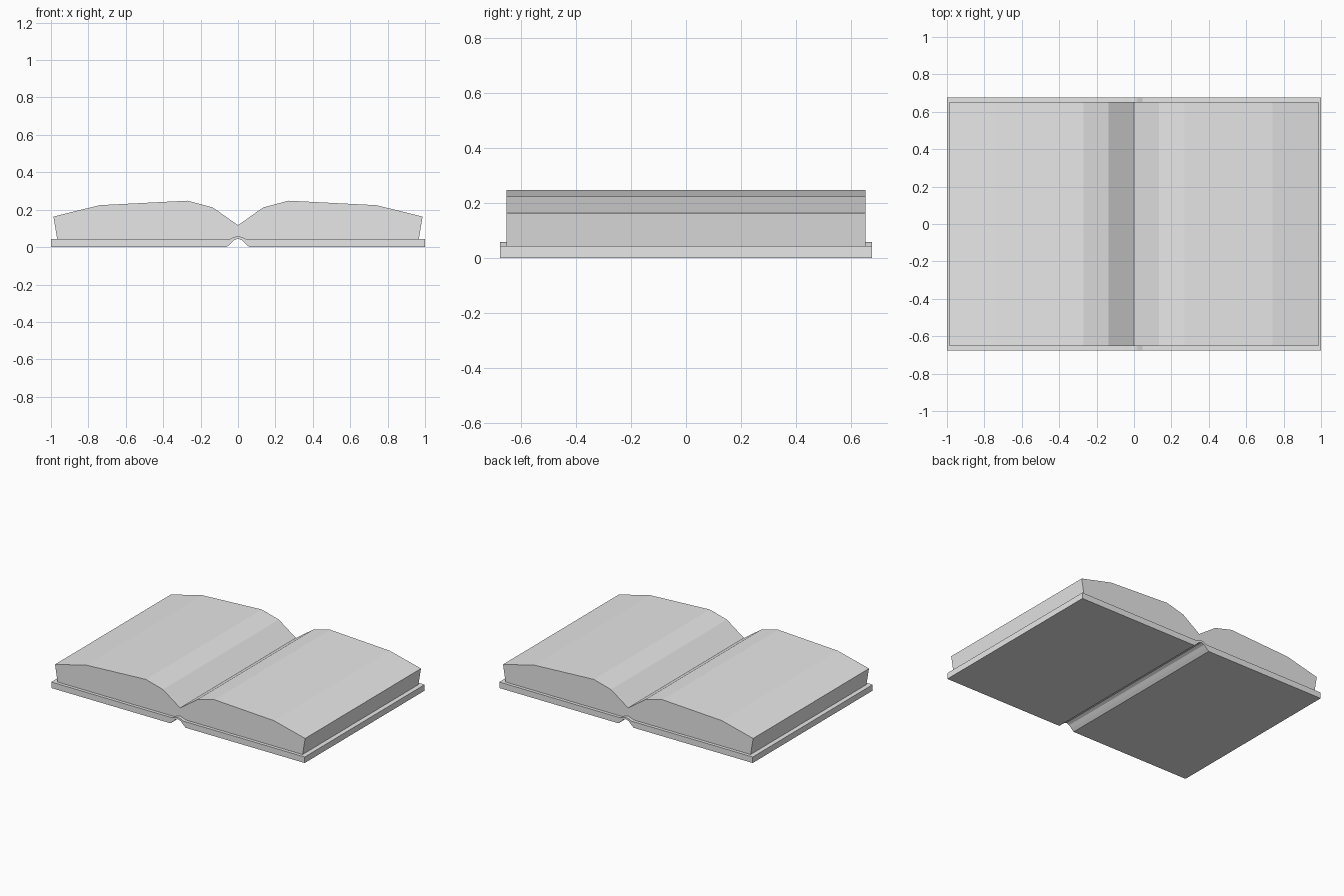
import bpy
import bmesh

cube = bpy.data.objects.get("Cube")
if cube:
    bpy.data.objects.remove(cube, do_unlink=True)

grey = bpy.data.materials.new("plain grey")
grey.use_nodes = True
colour = (0.8, 0.8, 0.8, 1)
grey.diffuse_color = colour
grey.node_tree.nodes["Principled BSDF"].inputs["Base Color"].default_value = colour


def mirrored(half):
    """Complete a half profile that starts and ends on x = 0."""
    return half + [(-x, z) for x, z in reversed(half) if x > 0]


def extrude_profile(name, profile, half_depth):
    """Sweep an x-z profile along y into a closed solid."""
    bm = bmesh.new()
    face = bm.faces.new([bm.verts.new((x, -half_depth, z)) for x, z in profile])
    swept = bmesh.ops.extrude_face_region(bm, geom=[face], use_keep_orig=True)
    verts = [v for v in swept["geom"] if isinstance(v, bmesh.types.BMVert)]
    bmesh.ops.translate(bm, verts=verts, vec=(0, 2 * half_depth, 0))
    bmesh.ops.recalc_face_normals(bm, faces=bm.faces)
    mesh = bpy.data.meshes.new(name)
    bm.to_mesh(mesh)
    bm.free()
    mesh.materials.append(grey)
    obj = bpy.data.objects.new(name, mesh)
    bpy.context.collection.objects.link(obj)
    return obj


# Upper outline of the arched spine, shared by cover and pages
spine_top = [(0, 0.058), (0.02, 0.054), (0.045, 0.043)]

# Cover boards joined by the arched spine
cover = spine_top + [(1, 0.043), (1, 0), (0.06, 0),
                     (0.042, 0.016), (0.022, 0.036), (0, 0.045)]
extrude_profile("cover", mirrored(cover), 0.676)

# Two fanned page blocks meeting in the gutter
pages = spine_top + [(0.967, 0.043), (0.987, 0.163), (0.74, 0.224),
                     (0.27, 0.248), (0.135, 0.212), (0, 0.117)]
extrude_profile("pages", mirrored(pages), 0.653)
